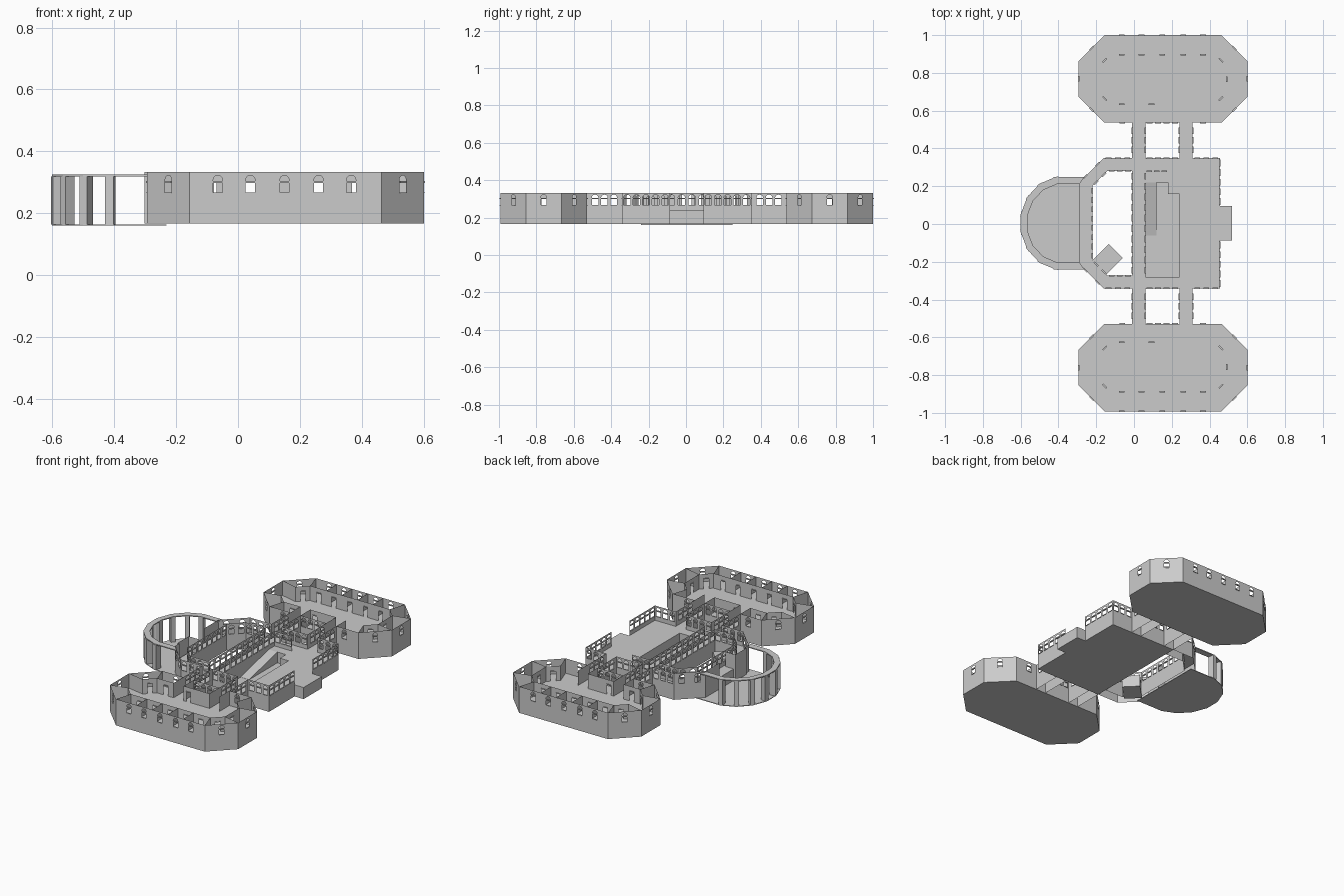
import bpy, bmesh, math
from mathutils import Vector

if "Cube" in bpy.data.objects:
    bpy.data.objects.remove(bpy.data.objects["Cube"])

LOW, FLOOR, TOP = 0.167, 0.24, 0.333
C = 0.004                                  # y of the symmetry line


def finish(bm, name):
    bmesh.ops.remove_doubles(bm, verts=bm.verts, dist=1e-5)
    me = bpy.data.meshes.new(name)
    bm.to_mesh(me)
    bm.free()
    ob = bpy.data.objects.new(name, me)
    bpy.context.collection.objects.link(ob)
    return ob


def prism(name, pts, z0, z1, hollow=False):
    """Extruded outline; hollow leaves the underside open."""
    bm = bmesh.new()
    f = bm.faces.new([bm.verts.new((x, y, z0)) for x, y in pts])
    r = bmesh.ops.extrude_face_region(bm, geom=[f], use_keep_orig=True)
    for v in r['geom']:
        if isinstance(v, bmesh.types.BMVert):
            v.co.z = z1
    bmesh.ops.recalc_face_normals(bm, faces=bm.faces)
    if hollow:
        bmesh.ops.delete(bm, geom=[g for g in bm.faces if g.normal.z < -0.9], context='FACES_ONLY')
    return finish(bm, name)


def rect(x0, x1, y0, y1):
    return [(x0, y0), (x1, y0), (x1, y1), (x0, y1)]


def wall(bm, a, b, wins=(), door=False, w=0.03, z0=FLOOR):
    """Thin sheet wall from a to b; wins = count or distances of openings."""
    a, b = Vector(a), Vector(b)
    L = (b - a).length
    d = (b - a) / L
    n = Vector((-d.y, d.x))
    if isinstance(wins, int):
        wins = [(i + 0.5) * L / wins for i in range(wins)]

    def face(pts):
        bm.faces.new([bm.verts.new((*(a + d * s), z)) for s, z in pts])

    def bar(s0, s1, za, zb, t=0.004):
        vs = [bm.verts.new((*(a + d * s + n * k), z))
              for z in (za, zb) for s, k in ((s0, -t), (s1, -t), (s1, t), (s0, t))]
        for q in ((3, 2, 1, 0), (4, 5, 6, 7), (0, 1, 5, 4), (1, 2, 6, 5), (2, 3, 7, 6), (3, 0, 4, 7)):
            bm.faces.new([vs[i] for i in q])

    p = 0
    for s in sorted(wins):
        l, r = s - w / 2, s + w / 2
        face([(p, z0), (l, z0), (l, TOP), (p, TOP)])
        if door:
            face([(l, 0.302), (r, 0.302), (r, TOP), (l, TOP)])
            bar(l, r, 0.302, 0.306)
        else:
            face([(l, z0), (r, z0), (r, 0.268), (l, 0.268)])
            arc = [(s - w / 2 * math.cos(t * math.pi / 6), 0.309 + 0.014 * math.sin(t * math.pi / 6))
                   for t in range(7)]
            face([(l, TOP)] + arc + [(r, TOP)])
            bar(l, r, 0.299, 0.305)
            bar(l, r, 0.266, 0.268)
        p = r
    face([(p, z0), (L, z0), (L, TOP), (p, TOP)])


def octagon(x0, x1, y0, y1, k):
    return [(x0 + k, y1), (x1 - k, y1), (x1, y1 - k), (x1, y0 + k),
            (x1 - k, y0), (x0 + k, y0), (x0, y0 + k), (x0, y1 - k)]


ROOMS = [-0.065, 0.04, 0.15, 0.26, 0.365]
SPLITS = [-0.012, 0.095, 0.205, 0.312]
for s, side in ((1, "north"), (-1, "south")):
    def m(p):
        return (p[0], C + s * p[1])

    # End pavilion: floor block, outer walls, ring of small rooms
    o = octagon(-0.293, 0.6, 0.533, 0.996, 0.137)
    i = octagon(-0.185, 0.49, 0.63, 0.893, 0.06)
    prism(side + "_pavilion_base", [m(p) for p in o], LOW, FLOOR)
    bm = bmesh.new()
    wall(bm, m(o[0]), m(o[1]), [x - o[0][0] for x in ROOMS])
    for k in (1, 2, 3, 5, 6, 7):
        wall(bm, m(o[k]), m(o[(k + 1) % 8]), 1)
    wall(bm, m(o[5]), m((-0.01, 0.533)), [0.093])
    wall(bm, m((0.06, 0.533)), m((0.24, 0.533)), 4)
    wall(bm, m((0.31, 0.533)), m(o[4]), [0.055])
    finish(bm, side + "_pavilion_walls")
    bm = bmesh.new()
    wall(bm, m(i[0]), m(i[1]), [x - i[0][0] for x in ROOMS], True)
    for k in (1, 2, 3, 5, 7):
        wall(bm, m(i[k]), m(i[(k + 1) % 8]), 1, True)
    wall(bm, m(i[5]), m((-0.01, 0.63)), [0.06], True)
    wall(bm, m((0.06, 0.63)), m((0.24, 0.63)), [0.033], True)
    for k in range(8):
        wall(bm, m(o[k]), m(i[k]))
    for x in SPLITS:
        wall(bm, m((x, 0.893)), m((x, 0.996)))
    for x in (-0.01, 0.06, 0.24, 0.31):
        wall(bm, m((x, 0.533)), m((x, 0.63)))
    finish(bm, side + "_room_partitions")

    # Twin link corridors
    bm = bmesh.new()
    for x0, x1 in ((-0.01, 0.06), (0.24, 0.31)):
        prism(side + "_link_base", [m(p) for p in rect(x0, x1, 0.345, 0.533)], LOW, FLOOR, True)
        for x in (x0, x1):
            wall(bm, m((x, 0.345)), m((x, 0.533)), [0.045, 0.095, 0.145], w=0.035)
    # Hall end walls and east walls on this side of the entrance
    wall(bm, m((0.06, 0.345)), m((0.24, 0.345)), 4)
    wall(bm, m((0.31, 0.345)), m((0.455, 0.345)), 3)
    wall(bm, m((0.455, 0.09)), m((0.455, 0.345)), 5, w=0.036)
    # Courtyard cloister: outer and inner walls
    wall(bm, m((-0.01, 0.345)), m((-0.16, 0.345)), 3)
    wall(bm, m((-0.16, 0.345)), m((-0.29, 0.215)), 2)
    wall(bm, m((-0.01, 0.277)), m((-0.14, 0.277)), 3)
    wall(bm, m((-0.14, 0.277)), m((-0.22, 0.197)), 2)
    wall(bm, m((-0.22, 0.197)), m((-0.22, 0)), 4)
    for x in (-0.01, 0.06):
        wall(bm, m((x, 0)), m((x, 0.277)), 5, w=0.036)
    finish(bm, side + "_hall_and_cloister_walls")

# Central hall floor with sunken stairwell and ramp
prism("hall_base", [(0.06, -0.341), (0.455, -0.341), (0.455, 0.349), (0.06, 0.349), (0.06, 0.22),
                    (0.18, 0.22), (0.18, 0.16), (0.24, 0.16), (0.24, -0.28), (0.06, -0.28)], LOW, FLOOR)
prism("stairwell_floor", rect(0.06, 0.24, -0.28, 0.22), LOW, 0.172)
ramp = prism("stairwell_ramp", rect(0.06, 0.12, -0.06, 0.22), 0.17, FLOOR)
for v in ramp.data.vertices:
    if v.co.y < 0 and v.co.z > 0.2:
        v.co.z = 0.173
prism("spine_corridor_base", rect(-0.01, 0.06, -0.341, 0.349), LOW, FLOOR)
prism("east_porch", rect(0.455, 0.518, -0.087, 0.095), LOW, FLOOR)
bm = bmesh.new()
wall(bm, (0.06, 0.278), (0.18, 0.278), 3)
finish(bm, "stair_lobby_wall")

# U-shaped cloister floor
half = [(-0.01, 0.345), (-0.16, 0.345), (-0.29, 0.215)]
inner = [(-0.22, 0.197), (-0.14, 0.277), (-0.01, 0.277)]
U = [(x, C + y) for x, y in half] + [(x, C - y) for x, y in half[::-1]]
U += [(x, C - y) for x, y in inner[::-1]] + [(x, C + y) for x, y in inner]
prism("cloister_base", U, LOW, FLOOR, True)
bm = bmesh.new()
wall(bm, (-0.29, 0.22), (-0.29, 0.08))
wall(bm, (-0.235, -0.06), (-0.302, -0.06), z0=LOW)
wall(bm, (-0.302, -0.06), (-0.302, -0.17), z0=LOW)
wall(bm, (-0.302, -0.17), (-0.29, -0.17), z0=LOW)
wall(bm, (-0.29, -0.17), (-0.29, -0.211))
finish(bm, "cloister_west_walls")

# Diagonal courtyard block
d, n = Vector((0.7071, 0.7071)), Vector((-0.7071, 0.7071))
a = Vector((-0.197, -0.243))
b = a + d * 0.141
prism("courtyard_block", [a - n * 0.053, b - n * 0.053, b + n * 0.053, a + n * 0.053], LOW, FLOOR)


# Round colonnade: base plate, pillars and cap ring
def arc_points(r, x_end):
    pts = [(-0.375 + r * 0.92 * math.cos(math.radians(t)), C + r * math.sin(math.radians(t)))
           for t in (100, 123, 146, 169, 191, 214, 237, 260)]
    return [(x_end, C + r * 0.985)] + pts + [(x_end, C - r * 0.985)]


out, inn = arc_points(0.249, -0.262), arc_points(0.21, -0.29)
prism("rotunda_base_plate", arc_points(0.249, -0.23), 0.161, 0.165)
prism("rotunda_cap_ring", out + inn[::-1], 0.32, 0.326)
for p, q in list(zip(out, inn))[1:-1]:
    p, q = Vector(p), Vector(q)
    t = (q - p).normalized()
    t = Vector((-t.y, t.x)) * 0.014
    prism("rotunda_pillar", [p - t, p + t, q + t, q - t], 0.165, 0.32)
